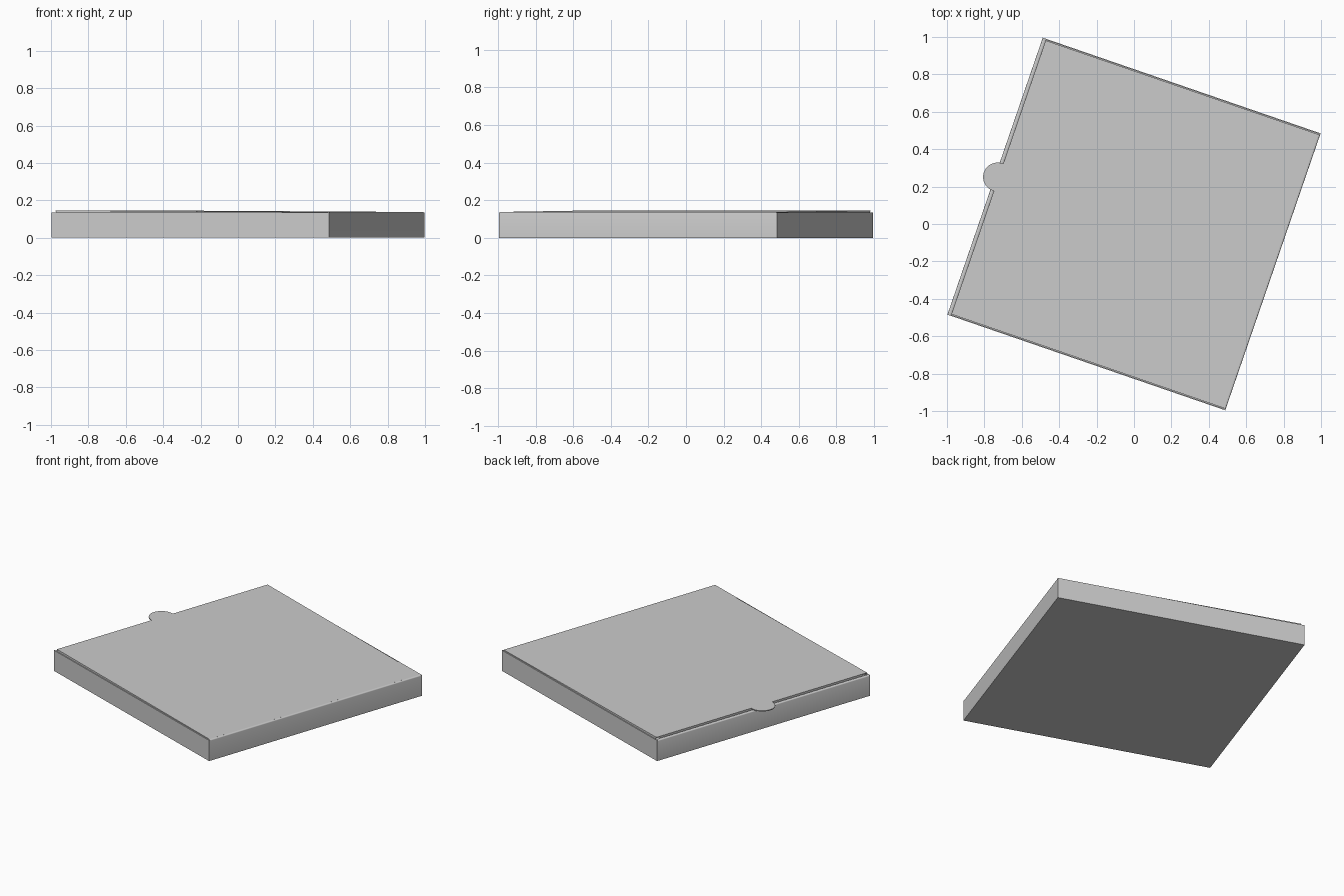
import bpy, bmesh, math

if "Cube" in bpy.data.objects:
    bpy.data.objects.remove(bpy.data.objects["Cube"])

ANGLE = math.radians(-19)
HU, HV = 0.7855, 0.783      # half sizes of the box
T = 0.006                   # cardboard thickness
WALL = 0.135


def finish(name, bm):
    bmesh.ops.recalc_face_normals(bm, faces=bm.faces)
    me = bpy.data.meshes.new(name)
    bm.to_mesh(me)
    bm.free()
    ob = bpy.data.objects.new(name, me)
    bpy.context.collection.objects.link(ob)
    ob.rotation_euler.z = ANGLE
    return ob


def prism(name, points, offset):
    """Extrude a planar outline by an offset vector."""
    bm = bmesh.new()
    face = bm.faces.new([bm.verts.new(p) for p in points])
    ext = bmesh.ops.extrude_face_region(bm, geom=[face])
    bmesh.ops.translate(bm, vec=offset,
                        verts=[g for g in ext["geom"] if isinstance(g, bmesh.types.BMVert)])
    return finish(name, bm)


def box(name, x0, x1, y0, y1, z0, z1):
    return prism(name, [(x0, y0, z0), (x1, y0, z0), (x1, y1, z0), (x0, y1, z0)],
                 (0, 0, z1 - z0))


def lid_z(u):
    """Top surface of the slightly raised lid."""
    return 0.1375 + (HU - u) * 0.0055


# Tray floor and side walls
box("tray_floor", -HU, HU, -HV, HV, 0, T)
for side, s in (("right", -1), ("left", 1)):
    a, b = sorted((s * HV, s * (HV - T)))
    box(side + "_wall", -HU, HU, a, b, T, WALL)

# Rolled double front wall with rounded top
w, r = 0.022, 0.011
profile = [(-HU, T), (-HU + w, T)]
for i in range(9):
    t = math.pi * i / 8
    profile.append((-HU + r + r * math.cos(t), WALL - 0.006 + 0.006 * math.sin(t)))
front = prism("rolled_front_wall", [(u, -HV + T, z) for u, z in profile],
              (0, 2 * (HV - T), 0))

# Back wall curving into the lid fold
fold = 0.010
profile = [(HU - T, T), (HU, T)]
for i in range(6):
    t = math.pi / 2 * i / 5
    profile.append((HU - fold + fold * math.cos(t), 0.1305 + 0.007 * math.sin(t)))
profile.append((HU - fold, 0.1305))
profile.append((HU - T, 0.1295))
back = prism("back_wall_fold", [(u, -HV + T, z) for u, z in profile],
             (0, 2 * (HV - T), 0))

# Lid panel with round thumb tab
edge, lv, rad = -0.766, HV - 0.009, 0.077
centre = -0.772
half = math.acos((edge - centre) / rad)
outline = [(HU - fold, -lv), (HU - fold, lv), (edge, lv)]
for i in range(21):
    t = half + (2 * math.pi - 2 * half) * i / 20
    outline.append((centre + rad * math.cos(t), rad * math.sin(t)))
outline.append((edge, -lv))
prism("lid_panel", [(u, v, lid_z(u)) for u, v in outline], (0, 0, -0.005))

# Lid flaps tucked inside the tray
for side, s in (("right", -1), ("left", 1)):
    v = s * lv
    prism(side + "_lid_flap",
          [(HU - 0.02, v, lid_z(HU) - 0.004), (edge + 0.006, v, lid_z(edge) - 0.004),
           (edge + 0.03, v, 0.05), (HU - 0.05, v, 0.05)], (0, -s * 0.005, 0))
box("front_lid_flap", -HU + w + 0.001, -HU + w + 0.006, -lv + 0.03, lv - 0.03,
    0.05, lid_z(edge) - 0.004)

# Smooth the rounded folds
for ob in (front, back):
    bpy.ops.object.select_all(action='DESELECT')
    ob.select_set(True)
    bpy.context.view_layer.objects.active = ob
    bpy.ops.object.shade_smooth_by_angle(angle=math.radians(35))
